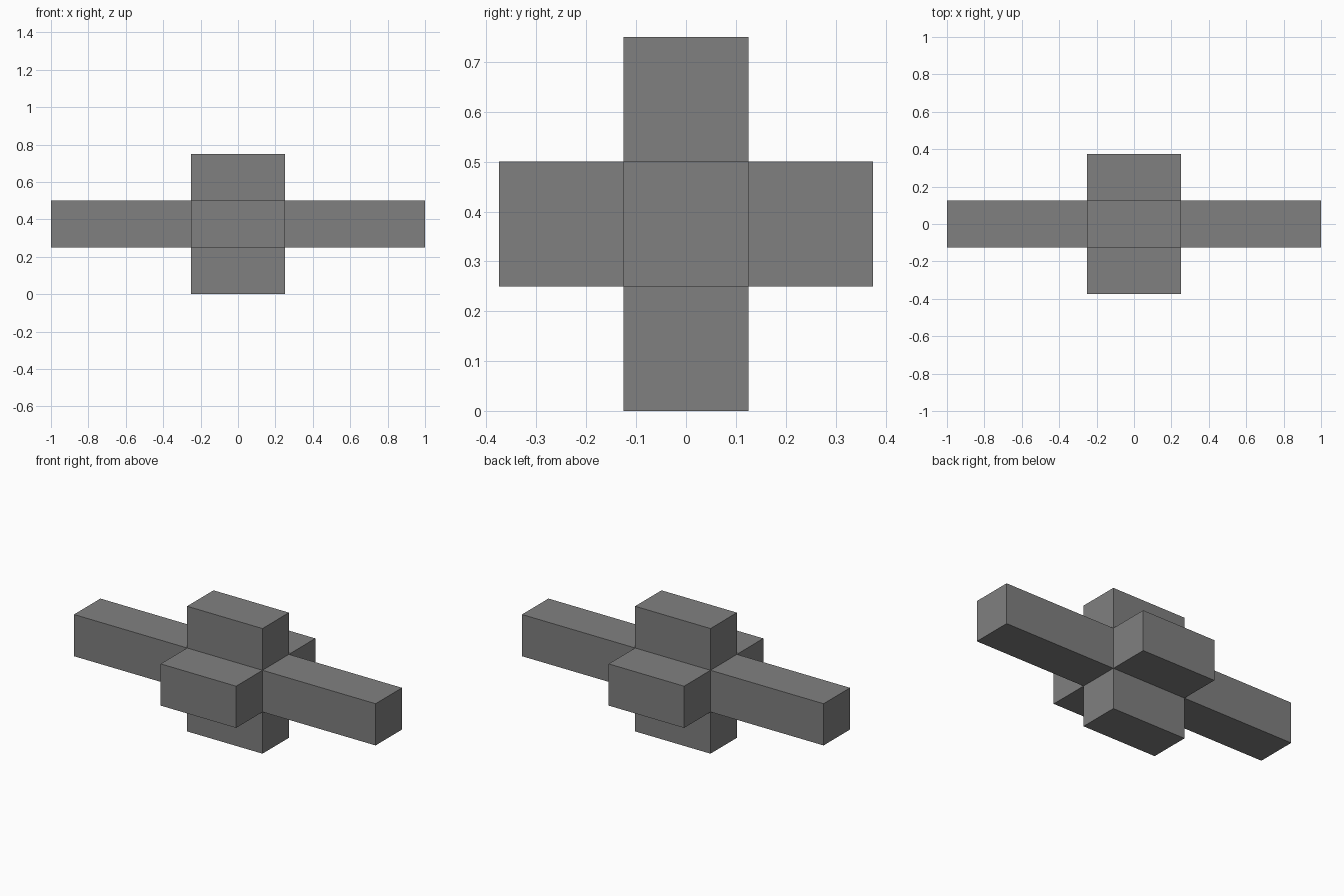
import bpy
import bmesh
from mathutils import Matrix, Vector

default_cube = bpy.data.objects.get("Cube")
if default_cube:
    bpy.data.objects.remove(default_cube, do_unlink=True)

# Plain grey
grey = bpy.data.materials.new("grey")
grey.use_nodes = True
colour = (0.216, 0.216, 0.216, 1)
grey.diffuse_color = colour
grey.node_tree.nodes["Principled BSDF"].inputs["Base Color"].default_value = colour

# Central block
CORE_SIZE = Vector((0.5, 0.25, 0.25))
CENTRE_HEIGHT = 0.375
bm = bmesh.new()
bmesh.ops.create_cube(bm, size=1, matrix=Matrix.Diagonal(CORE_SIZE.to_4d()))
bm.normal_update()

# Six arms, long along x and short along y and z
ARM_LENGTH = Vector((0.75, 0.25, 0.25))
arms = bmesh.ops.extrude_discrete_faces(bm, faces=bm.faces[:])["faces"]
for face in arms:
    direction = face.calc_center_median().normalized()
    bmesh.ops.translate(bm, verts=face.verts, vec=direction * ARM_LENGTH)
bmesh.ops.recalc_face_normals(bm, faces=bm.faces[:])

mesh = bpy.data.meshes.new("six_armed_block")
bm.to_mesh(mesh)
bm.free()
mesh.materials.append(grey)
block = bpy.data.objects.new("six_armed_block", mesh)
block.location.z = CENTRE_HEIGHT
bpy.context.collection.objects.link(block)
